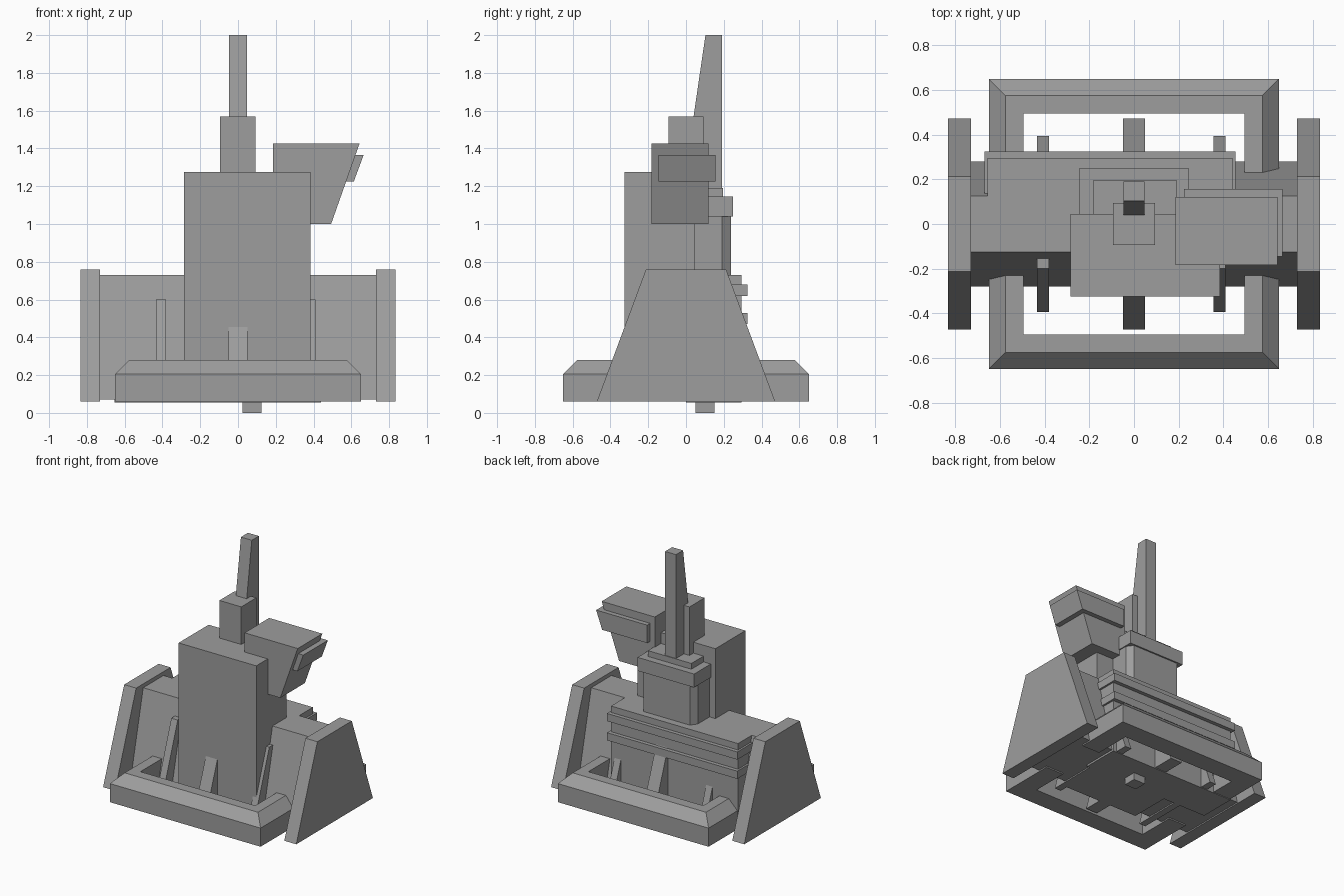
import bpy
import bmesh

cube = bpy.data.objects.get("Cube")
if cube:
    bpy.data.objects.remove(cube, do_unlink=True)

# Single plain grey
grey = bpy.data.materials.new("plain grey")
grey.use_nodes = True
colour = (0.34, 0.34, 0.34, 1)
grey.diffuse_color = colour
grey.node_tree.nodes["Principled BSDF"].inputs["Base Color"].default_value = colour


def loft(name, sections):
    """Skin matching closed sections and cap both ends."""
    bm = bmesh.new()
    rings = [[bm.verts.new(p) for p in s] for s in sections]
    for a, b in zip(rings, rings[1:]):
        for i in range(len(a)):
            j = (i + 1) % len(a)
            bm.faces.new((a[i], a[j], b[j], b[i]))
    bm.faces.new(rings[0])
    bm.faces.new(rings[-1])
    bmesh.ops.recalc_face_normals(bm, faces=bm.faces)
    mesh = bpy.data.meshes.new(name)
    bm.to_mesh(mesh)
    bm.free()
    mesh.materials.append(grey)
    obj = bpy.data.objects.new(name, mesh)
    bpy.context.collection.objects.link(obj)
    return obj


def box(name, x, y, z):
    return loft(name, [[(x[0], y[0], h), (x[1], y[0], h), (x[1], y[1], h), (x[0], y[1], h)] for h in z])


def side_profile(name, x, points):
    """Extrude a (y, z) outline along x."""
    return loft(name, [[(u, y, z) for y, z in points] for u in x])


def front_profile(name, y, points):
    """Extrude an (x, z) outline along y."""
    return loft(name, [[(x, v, z) for x, z in points] for v in y])


def trapezoid(name, x, base, top, z):
    return side_profile(name, x, [(-base, z[0]), (base, z[0]), (top, z[1]), (-top, z[1])])


# U-shaped bumpers, bevelled along the outer top edge
bumper_section = [(0, 0.06), (0, 0.205), (0.075, 0.28), (0.155, 0.28), (0.155, 0.06)]
stations = [(0.65, 0.2, -1, 0), (0.65, 0.65, -1, -1), (-0.65, 0.65, 1, -1), (-0.65, 0.2, 1, 0)]
for name, s in (("front_bumper", -1), ("back_bumper", 1)):
    loft(name, [[(s * (x + dx * d), s * (y + dy * d), z) for d, z in bumper_section]
                for x, y, dx, dy in stations])

# Sloped hull, side slabs and buttresses
trapezoid("cross_hull", (-0.735, 0.735), 0.28, 0.125, (0.07, 0.73))
for name, s in (("left", 1), ("right", -1)):
    trapezoid(name + "_slab", (s * 0.73, s * 0.833), 0.472, 0.212, (0.06, 0.76))
    trapezoid(name + "_buttress", (s * 0.355 if s > 0 else -0.435, 0.41 if s > 0 else -0.38),
              0.393, 0.2, (0.06, 0.6))
trapezoid("center_buttress", (-0.05, 0.05), 0.472, 0.212, (0.06, 0.76))

# Rear block with ribs
box("rear_block", (-0.655, 0.44), (0, 0.295), (0.055, 0.73))
for i, z in enumerate((0.47, 0.62)):
    box(f"rear_rib_{i + 1}", (-0.67, 0.455), (0.1, 0.325), (z, z + 0.06))
box("foot", (0.025, 0.125), (0.05, 0.15), (0, 0.07))

# Tower with rear cabin
box("tower", (-0.285, 0.385), (-0.325, 0.045), (0.06, 1.275))
outline = [(-0.235, 0), (0.235, 0), (0.235, 0.19), (0.2, 0.238), (-0.2, 0.238), (-0.235, 0.19)]
loft("cabin", [[(x, y, z) for x, y in outline] for z in (0.7, 1.05)])
box("cabin_roof", (-0.245, 0.243), (0, 0.25), (1.04, 1.145))
box("cabin_hatch", (-0.183, 0.192), (0, 0.195), (1.14, 1.19))

# Turret box and tapering spire
box("turret_box", (-0.095, 0.093), (-0.093, 0.093), (1.18, 1.568))
side_profile("spire", (-0.047, 0.047),
             [(0.04, 1.15), (0.19, 1.15), (0.19, 2), (0.103, 2), (0.04, 1.568)])

# Overhanging pod on the left of the tower with its wrapping band
front_profile("pod", (-0.183, 0.12), [(0.185, 1), (0.493, 1), (0.643, 1.425), (0.185, 1.425)])
front_profile("pod_band", (-0.145, 0.157),
              [(0.225, 1.225), (0.613, 1.225), (0.665, 1.365), (0.225, 1.365)])
